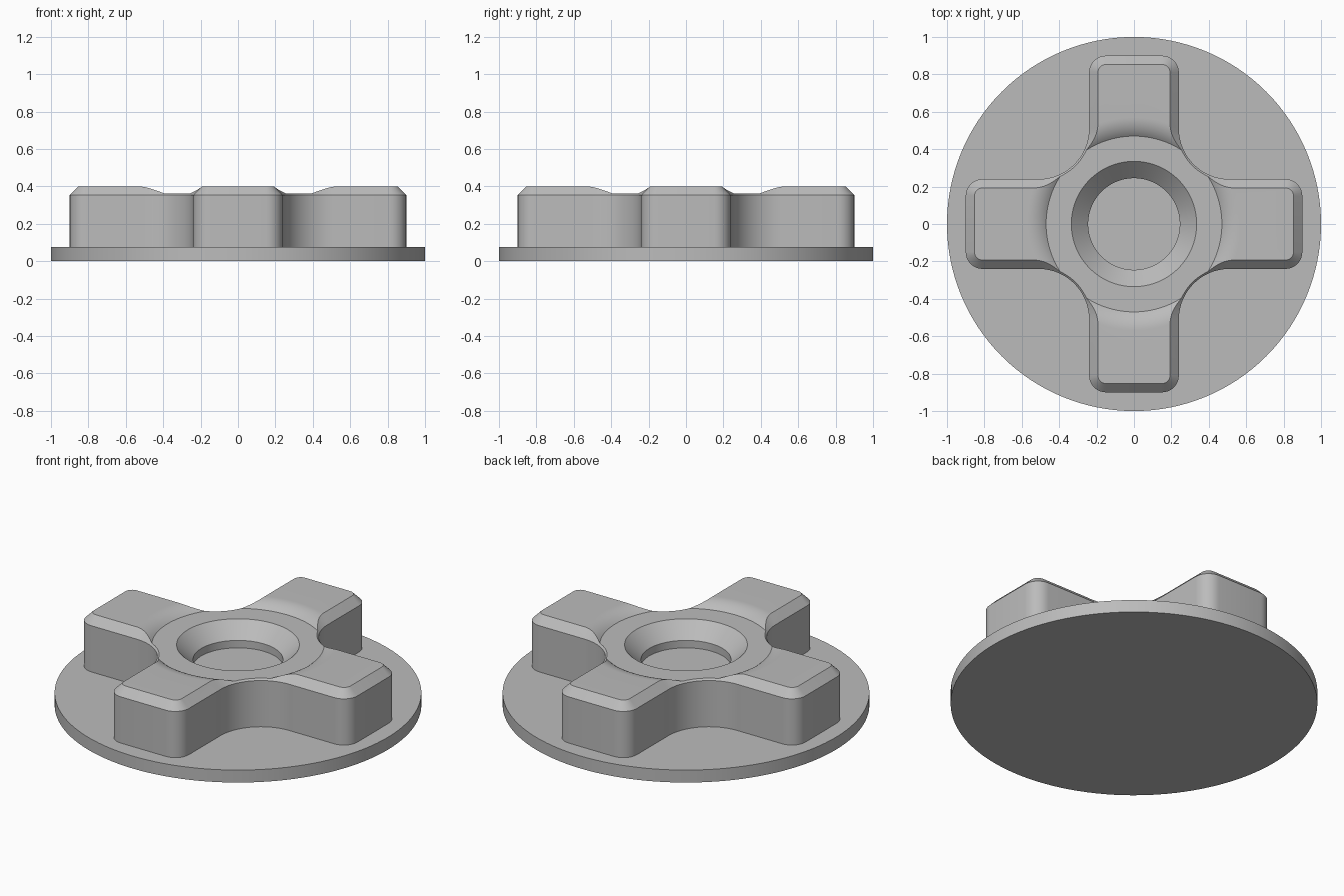
import bpy, bmesh
from math import sin, cos, pi, radians, acos

if "Cube" in bpy.data.objects:
    bpy.data.objects.remove(bpy.data.objects["Cube"], do_unlink=True)

grey = bpy.data.materials.new("plain grey")
grey.use_nodes = True
colour = (0.5, 0.5, 0.5, 1)
grey.diffuse_color = colour
grey.node_tree.nodes["Principled BSDF"].inputs["Base Color"].default_value = colour


def make_object(name, bm):
    bmesh.ops.recalc_face_normals(bm, faces=bm.faces)
    mesh = bpy.data.meshes.new(name)
    bm.to_mesh(mesh)
    bm.free()
    mesh.materials.append(grey)
    obj = bpy.data.objects.new(name, mesh)
    bpy.context.collection.objects.link(obj)
    return obj


def loft(name, rings):
    """Skin closed rings of points and cap both ends."""
    bm = bmesh.new()
    loops = [[bm.verts.new(p) for p in ring] for ring in rings]
    n = len(loops[0])
    for low, high in zip(loops, loops[1:]):
        for i in range(n):
            j = (i + 1) % n
            bm.faces.new((low[i], low[j], high[j], high[i]))
    bm.faces.new(loops[0][::-1])
    bm.faces.new(loops[-1])
    return make_object(name, bm)


def circle(radius, z, steps=128):
    return [(radius * cos(2 * pi * i / steps), radius * sin(2 * pi * i / steps), z)
            for i in range(steps)]


def arc(cx, cy, radius, start, end, steps=12):
    angles = [radians(start + (end - start) * i / steps) for i in range(steps + 1)]
    return [(cx + radius * cos(a), cy + radius * sin(a)) for a in angles]


HALF_WIDTH, REACH, CORNER, FILLET = 0.24, 0.90, 0.09, 0.27


def cross_outline(inset, z):
    """Four rounded arms joined by concave fillets, moved inwards by inset."""
    ex, ey = REACH - CORNER, HALF_WIDTH - CORNER
    f = HALF_WIDTH + FILLET
    quarter = (arc(ex, -ey, CORNER - inset, -90, 0, 8)
               + arc(ex, ey, CORNER - inset, 0, 90, 8)
               + arc(f, f, FILLET + inset, 270, 180, 20))
    # The fillet's end point and the next arm's start point stay distinct
    points = []
    for k in range(4):
        c, s = round(cos(k * pi / 2)), round(sin(k * pi / 2))
        points += [(c * x - s * y, s * x + c * y, z) for x, y in quarter]
    return points


# Round base plate
base = loft("base_plate", [circle(1, 0), circle(1, 0.075)])

# Four-armed grip with a chamfered top edge
grip = loft("cross_grip", [cross_outline(0, 0.04), cross_outline(0, 0.353),
                           cross_outline(0.047, 0.40)])

# Cutter for the screw hole, countersink, flat hub and the curved rise to the arms
hub_z, hub_r, rise_r = 0.363, 0.47, 0.57
drop, run = 0.40 - hub_z, rise_r - hub_r
bend = (run ** 2 + drop ** 2) / (2 * drop)
sweep = acos(1 - drop / bend)
profile = [(0.245, 0.23), (0.245, 0.275), (0.335, hub_z)]
for i in range(9):
    a = sweep * (1 - i / 8)
    profile.append((rise_r - bend * sin(a), 0.40 - bend * (1 - cos(a))))
profile += [(rise_r + 0.005, 0.401), (rise_r + 0.005, 0.5)]
cutter = loft("hub_cutter", [circle(r, z) for r, z in profile])
cutter.hide_render = True

cut = grip.modifiers.new("hub_cut", "BOOLEAN")
cut.operation = "DIFFERENCE"
cut.solver = "EXACT"
cut.object = cutter
bpy.context.view_layer.objects.active = grip
bpy.ops.object.modifier_apply(modifier=cut.name)
bpy.data.objects.remove(cutter, do_unlink=True)

# Smooth the curved walls and keep the edges crisp
for obj in (base, grip):
    bpy.ops.object.select_all(action="DESELECT")
    obj.select_set(True)
    bpy.context.view_layer.objects.active = obj
    bpy.ops.object.shade_smooth_by_angle(angle=radians(25))
